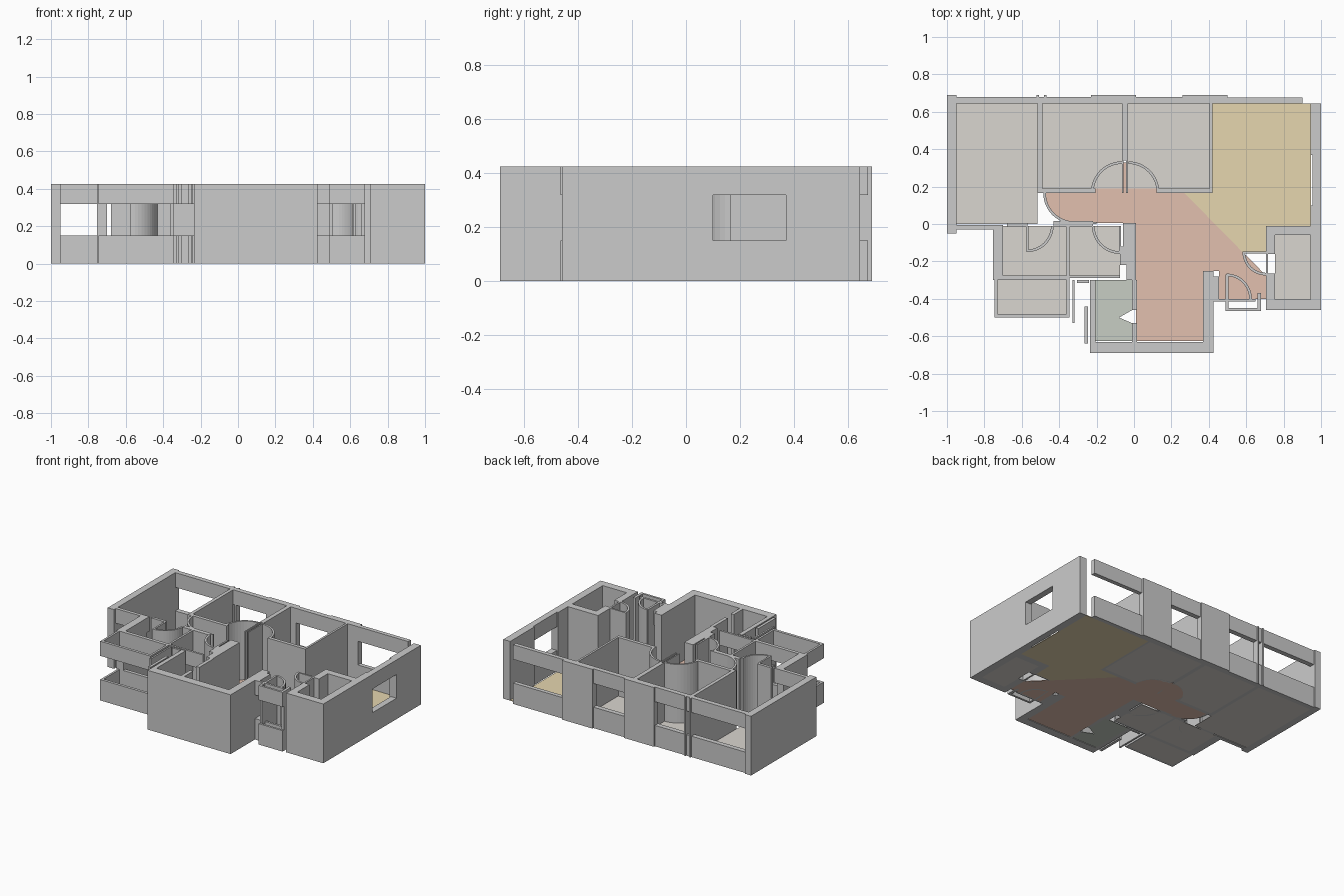
import bpy, bmesh, math

if "Cube" in bpy.data.objects:
    bpy.data.objects.remove(bpy.data.objects["Cube"])

H, SILL, HEAD = 0.425, 0.15, 0.32
FULL = [(0, H)]
OPEN = [(0, SILL), (HEAD, H)]


def prism(name, pts, z0, z1, mat=None):
    """Extrude a plan outline from z0 to z1."""
    bm = bmesh.new()
    face = bm.faces.new([bm.verts.new((x, y, z0)) for x, y in pts])
    ext = bmesh.ops.extrude_face_region(bm, geom=[face])
    for v in ext["geom"]:
        if isinstance(v, bmesh.types.BMVert):
            v.co.z = z1
    bmesh.ops.recalc_face_normals(bm, faces=bm.faces)
    me = bpy.data.meshes.new(name)
    bm.to_mesh(me)
    bm.free()
    ob = bpy.data.objects.new(name, me)
    bpy.context.collection.objects.link(ob)
    if mat:
        me.materials.append(mat)
    return ob


def wall(name, x0, x1, y0, y1, bands=FULL):
    for z0, z1 in bands:
        prism(name, [(x0, y0), (x1, y0), (x1, y1), (x0, y1)], z0, z1)


def arc(cx, cy, r, a0, a1, n=12):
    return [(cx + r * math.cos(math.radians(a0 + (a1 - a0) * i / n)),
             cy + r * math.sin(math.radians(a0 + (a1 - a0) * i / n))) for i in range(n + 1)]


def door_swing(name, cx, cy, r, a0, a1, t=0.014):
    prism(name, arc(cx, cy, r, a0, a1) + arc(cx, cy, r - t, a1, a0), 0, H)


def material(name, rgb):
    m = bpy.data.materials.new(name)
    m.diffuse_color = (*rgb, 1)
    m.use_nodes = True
    m.node_tree.nodes["Principled BSDF"].inputs["Base Color"].default_value = m.diffuse_color
    return m


beige = material("beige_floor", (0.70, 0.67, 0.63))
sand = material("sand_floor", (0.79, 0.67, 0.43))
salmon = material("salmon_floor", (0.76, 0.53, 0.43))
sage = material("sage_floor", (0.57, 0.61, 0.55))


def floor(name, pts, mat):
    prism(name, pts, 0, 0.004, mat)


def rect(x0, x1, y0, y1):
    return [(x0, y0), (x1, y0), (x1, y1), (x0, y1)]


# Room floors
for name, r in {
    "west_bedroom_floor": (-0.95, -0.515, 0, 0.645),
    "middle_bedroom_floor": (-0.49, -0.06, 0.19, 0.645),
    "east_bedroom_floor": (-0.035, 0.405, 0.19, 0.645),
    "west_bath_floor": (-0.70, -0.36, -0.275, -0.01),
    "small_bath_floor": (-0.345, -0.075, -0.275, -0.01),
    "balcony_floor": (-0.735, -0.355, -0.48, -0.30),
    "east_bath_floor": (0.755, 0.945, -0.405, -0.06),
}.items():
    floor(name, rect(*r), beige)
floor("shaft_floor", [(-0.21, -0.30), (-0.01, -0.30), (-0.01, -0.46), (-0.08, -0.5),
                      (-0.01, -0.53), (-0.01, -0.625), (-0.21, -0.625)], sage)
floor("living_floor", [(0.42, 0.645), (0.945, 0.645), (0.945, -0.01), (0.705, -0.01),
                       (0.705, -0.15), (0.58, -0.15), (0.27, 0.165), (0.42, 0.165)], sand)
floor("hall_floor",
      arc(-0.32, 0.165, 0.16, 180, 270, 8) + [(0.01, 0.005), (0.01, -0.625), (0.37, -0.625),
      (0.37, -0.25), (0.455, -0.25), (0.455, -0.40), (0.705, -0.40), (0.705, -0.275),
      (0.27, 0.165)] + arc(-0.03, 0.17, 0.16, 0, 90, 8) + arc(-0.065, 0.17, 0.16, 90, 180, 8),
      salmon)

# Outer walls and back facade
wall("west_wall", -1.0, -0.95, -0.05, 0.69)
wall("back_window_west", -0.95, -0.23, 0.645, 0.68, OPEN)
wall("back_pillar_west", -0.23, 0.01, 0.645, 0.69)
wall("back_window_middle", 0.01, 0.26, 0.645, 0.68, OPEN)
wall("back_pillar_east", 0.26, 0.50, 0.645, 0.69)
wall("back_window_east", 0.50, 0.90, 0.645, 0.675, OPEN)
for x in (-0.52, -0.48):
    wall("back_mullion", x, x + 0.012, 0.645, 0.69)
wall("east_wall_back", 0.945, 1.0, 0.37, 0.645)
wall("east_window", 0.955, 1.0, 0.10, 0.37, OPEN)
wall("east_wall_front", 0.945, 1.0, -0.46, 0.10)
wall("west_bedroom_window", -0.95, -0.70, -0.03, -0.005, OPEN)

# Bedroom partitions
wall("west_partition", -0.515, -0.49, 0.165, 0.645)
wall("middle_bedroom_front", -0.515, -0.205, 0.165, 0.19)
wall("middle_partition_west", -0.064, -0.055, 0.165, 0.645)
wall("middle_partition_east", -0.042, -0.033, 0.165, 0.645)
wall("middle_partition_core", -0.055, -0.042, 0.34, 0.645)
wall("east_bedroom_front", 0.12, 0.42, 0.165, 0.19)
wall("east_partition", 0.405, 0.42, 0.165, 0.645)

# Bathrooms and balcony
wall("bath_back_wall_west", -0.68, -0.57, -0.015, 0.005)
wall("bath_back_wall", -0.43, -0.22, -0.015, 0.015)
wall("bath_west_wall", -0.755, -0.70, -0.30, -0.03)
wall("bath_front_window", -0.70, -0.36, -0.30, -0.275, OPEN)
wall("bath_partition", -0.36, -0.345, -0.30, -0.01)
wall("small_bath_front_window", -0.345, -0.075, -0.29, -0.275, OPEN)
wall("hall_west_wall", -0.04, 0.01, -0.30, -0.12)
wall("hall_west_wall_back", -0.06, 0.01, -0.12, 0.005)
wall("hall_west_step", -0.075, -0.04, -0.22, -0.12)
wall("balcony_rail_west", -0.745, -0.73, -0.48, -0.30, OPEN)
wall("balcony_rail_east", -0.36, -0.345, -0.48, -0.30, OPEN)
wall("balcony_rail_front", -0.745, -0.345, -0.50, -0.48, OPEN)
wall("duct_panel", -0.33, -0.318, -0.53, -0.30, OPEN)
wall("duct_panel_short", -0.305, -0.24, -0.315, -0.30, OPEN)
wall("duct_side_panel", -0.265, -0.245, -0.64, -0.44, OPEN)

# Kitchen block at the front
wall("shaft_west_wall", -0.235, -0.205, -0.68, -0.30)
wall("front_wall", -0.235, 0.425, -0.69, -0.63)
wall("shaft_partition_back", -0.01, 0.015, -0.46, -0.30)
wall("shaft_partition_front", -0.01, 0.015, -0.63, -0.53)
wall("kitchen_east_wall", 0.37, 0.425, -0.63, -0.25)

# Entrance and east bathroom
wall("entry_side_wall", 0.425, 0.455, -0.40, -0.28, OPEN)
wall("entry_front_inner", 0.425, 0.65, -0.415, -0.40, OPEN)
wall("entry_front_outer", 0.49, 0.68, -0.465, -0.45, OPEN)
wall("entry_post", 0.49, 0.505, -0.45, -0.27)
wall("entry_end_post", 0.66, 0.68, -0.45, -0.37)
wall("east_bath_back", 0.705, 0.945, -0.06, -0.01)
wall("east_bath_front", 0.705, 0.945, -0.46, -0.405)
wall("east_bath_west_back", 0.705, 0.755, -0.16, -0.06)
wall("east_bath_west_front", 0.705, 0.755, -0.405, -0.265)
wall("east_bath_door_leaf", 0.705, 0.717, -0.265, -0.16)

# Door swings drawn as full-height curved panels
for name, cx, cy, r, a0, a1 in [
    ("west_bedroom_swing", -0.32, 0.165, 0.165, 180, 270),
    ("middle_bedroom_swing", -0.065, 0.17, 0.165, 90, 180),
    ("east_bedroom_swing", -0.03, 0.17, 0.165, 0, 90),
    ("west_bath_swing", -0.57, -0.01, 0.14, 270, 360),
    ("small_bath_swing", -0.075, -0.01, 0.15, 180, 270),
    ("east_bath_swing", 0.705, -0.15, 0.125, 180, 270),
    ("entry_swing", 0.495, -0.40, 0.135, 0, 90),
]:
    door_swing(name, cx, cy, r, a0, a1)

# Door leaves
wall("west_bath_leaf", -0.575, -0.563, -0.15, -0.01)
wall("small_bath_leaf", -0.081, -0.069, -0.16, -0.01)
wall("east_bath_leaf", 0.58, 0.705, -0.158, -0.146)
wall("west_bedroom_leaf", -0.33, -0.20, 0.0, 0.012)
